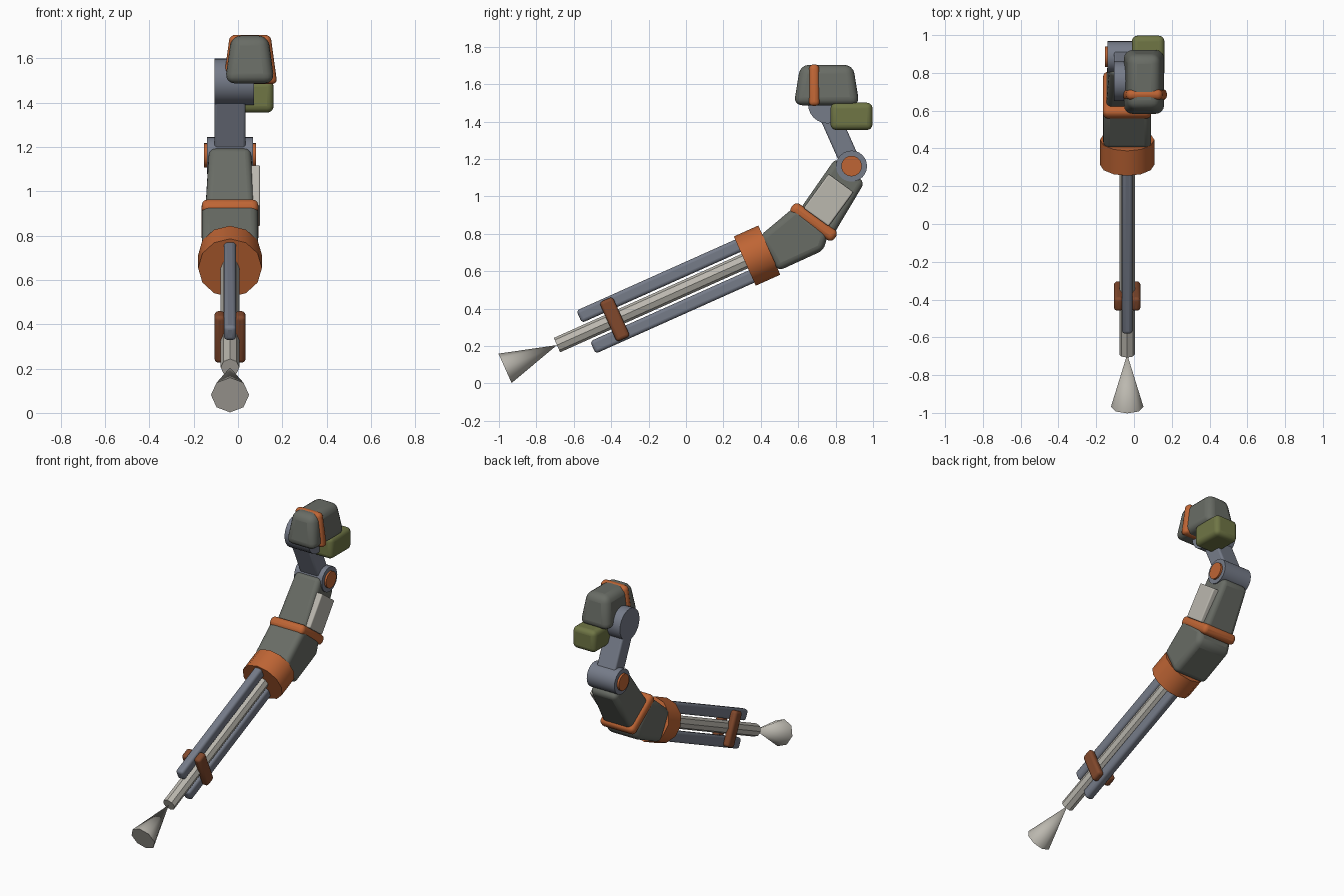
import bpy, bmesh
from math import radians, sin, cos, pi
from mathutils import Matrix, Vector

if "Cube" in bpy.data.objects:
    bpy.data.objects.remove(bpy.data.objects["Cube"])

CX = -0.036                      # centre plane of the arm
ANG = radians(24.1)              # tilt of the barrel
TIP = Vector((CX, -0.69, 0.205))  # front end of the barrel


def mat(name, r, g, b):
    m = bpy.data.materials.new(name)
    m.diffuse_color = (r, g, b, 1)
    m.use_nodes = True
    m.node_tree.nodes["Principled BSDF"].inputs["Base Color"].default_value = m.diffuse_color
    return m


ORANGE = mat("orange", 0.52, 0.13, 0.035)
RUST = mat("rust", 0.22, 0.065, 0.025)
HULL = mat("hull_grey", 0.14, 0.15, 0.13)
STEEL = mat("steel", 0.18, 0.20, 0.25)
PALE = mat("pale", 0.50, 0.48, 0.43)
OLIVE = mat("olive", 0.16, 0.18, 0.06)


def along(s, n=0.0, dx=0.0):
    """Point at distance s along the barrel axis and n above it."""
    return TIP + Vector((dx, s * cos(ANG) - n * sin(ANG), s * sin(ANG) + n * cos(ANG)))


def finish(bm, name, material, matrix, bevel=0.0, smooth=35):
    bmesh.ops.recalc_face_normals(bm, faces=bm.faces)
    me = bpy.data.meshes.new(name)
    bm.to_mesh(me)
    bm.free()
    ob = bpy.data.objects.new(name, me)
    bpy.context.collection.objects.link(ob)
    ob.matrix_world = matrix
    me.materials.append(material)
    if bevel:
        b = ob.modifiers.new("bevel", 'BEVEL')
        b.width, b.segments = bevel, 4
    if smooth:
        bpy.ops.object.select_all(action='DESELECT')
        ob.select_set(True)
        bpy.context.view_layer.objects.active = ob
        bpy.ops.object.shade_smooth_by_angle(angle=radians(smooth))
    return ob


def box(name, c, size, material, angle=0.0, bevel=0.02, taper=(1, 1)):
    """Rounded box tilted about x; taper scales the top in x and y."""
    bm = bmesh.new()
    bmesh.ops.create_cube(bm, size=1)
    for v in bm.verts:
        if v.co.z > 0:
            v.co.x *= taper[0]
            v.co.y *= taper[1]
        v.co = Vector(a * b for a, b in zip(v.co, size))
    return finish(bm, name, material,
                  Matrix.Translation(c) @ Matrix.Rotation(angle, 4, 'X'), bevel)


def rod(name, p0, p1, r0, r1, sides, material, bevel=0.0, smooth=35):
    """Cylinder or cone between two points."""
    p0, p1 = Vector(p0), Vector(p1)
    d = p1 - p0
    bm = bmesh.new()
    bmesh.ops.create_cone(bm, cap_ends=True, segments=sides, radius1=r0,
                          radius2=r1, depth=d.length)
    if r1 == 0:
        bmesh.ops.remove_doubles(bm, verts=bm.verts, dist=1e-5)
    rot = d.to_track_quat('Z', 'Y').to_matrix().to_4x4()
    return finish(bm, name, material, Matrix.Translation((p0 + p1) / 2) @ rot, bevel, smooth)


def prism(name, pts, material, bevel):
    """Side profile of (y, z, half width) points mirrored about the centre plane."""
    bm = bmesh.new()
    sides = [[bm.verts.new((k * w, y, z)) for y, z, w in pts] for k in (-1, 1)]
    for s in sides:
        bm.faces.new(s)
    for i in range(len(pts)):
        j = (i + 1) % len(pts)
        bm.faces.new((sides[0][i], sides[0][j], sides[1][j], sides[1][i]))
    return finish(bm, name, material, Matrix.Translation((CX, 0, 0)), bevel)


# Nozzle, barrel and collar
rod("nozzle_cone", along(-0.304), along(0.0), 0.086, 0.0, 8, PALE, smooth=50)
rod("barrel", along(0.0), along(1.2), 0.042, 0.042, 8, PALE, smooth=0)
rod("collar", along(1.10), along(1.244), 0.144, 0.144, 12, ORANGE)

# Upper and lower guide rods, clamp plates either side of the barrel
for n, name in ((0.09, "upper_guide_rod"), (-0.09, "lower_guide_rod")):
    box(name, along(0.66, n), (0.056, 0.98, 0.072), STEEL, ANG, 0.018)
for k, name in ((-1, "left_clamp"), (1, "right_clamp")):
    box(name, along(0.338, 0, k * 0.046), (0.048, 0.078, 0.232), RUST, ANG, 0.018)

# Lower and upper body
prism("lower_body", [(0.39, 0.785, 0.127), (0.49, 0.60, 0.127), (0.735, 0.712, 0.127),
                     (0.76, 0.80, 0.127), (0.59, 0.952, 0.127)], HULL, 0.035)
prism("upper_body", [(0.605, 0.925, 0.112), (0.785, 0.79, 0.112), (0.955, 1.075, 0.095),
                     (0.80, 1.205, 0.095)], HULL, 0.03)
TILT = radians(-36)
box("body_band", (CX, 0.682, 0.863), (0.256, 0.285, 0.068), ORANGE, TILT, 0.028)
box("side_panel", (0.074, 0.762, 0.98), (0.052, 0.165, 0.226), PALE, TILT, 0.008)

# Elbow joint with orange caps, and the neck strut
rod("elbow_joint", (-0.14, 0.885, 1.162), (0.068, 0.885, 1.162), 0.083, 0.083, 24, STEEL)
rod("elbow_caps", (-0.154, 0.885, 1.162), (0.081, 0.885, 1.162), 0.055, 0.055, 24, ORANGE)
box("neck_strut", (CX, 0.815, 1.325), (0.14, 0.107, 0.37), STEEL, radians(24), 0.012)
rod("neck_joint", (-0.107, 0.757, 1.495), (0.072, 0.757, 1.495), 0.105, 0.105, 24, STEEL)

# Head, its strap and the rear pack
box("head", (0.053, 0.752, 1.595), (0.225, 0.352, 0.216), HULL, 0, 0.045, (0.73, 0.8))
box("head_strap", (0.055, 0.685, 1.595), (0.245, 0.06, 0.222), ORANGE, 0, 0.024, (0.75, 0.9))
box("rear_pack", (0.075, 0.885, 1.428), (0.172, 0.224, 0.146), OLIVE, 0, 0.03)
